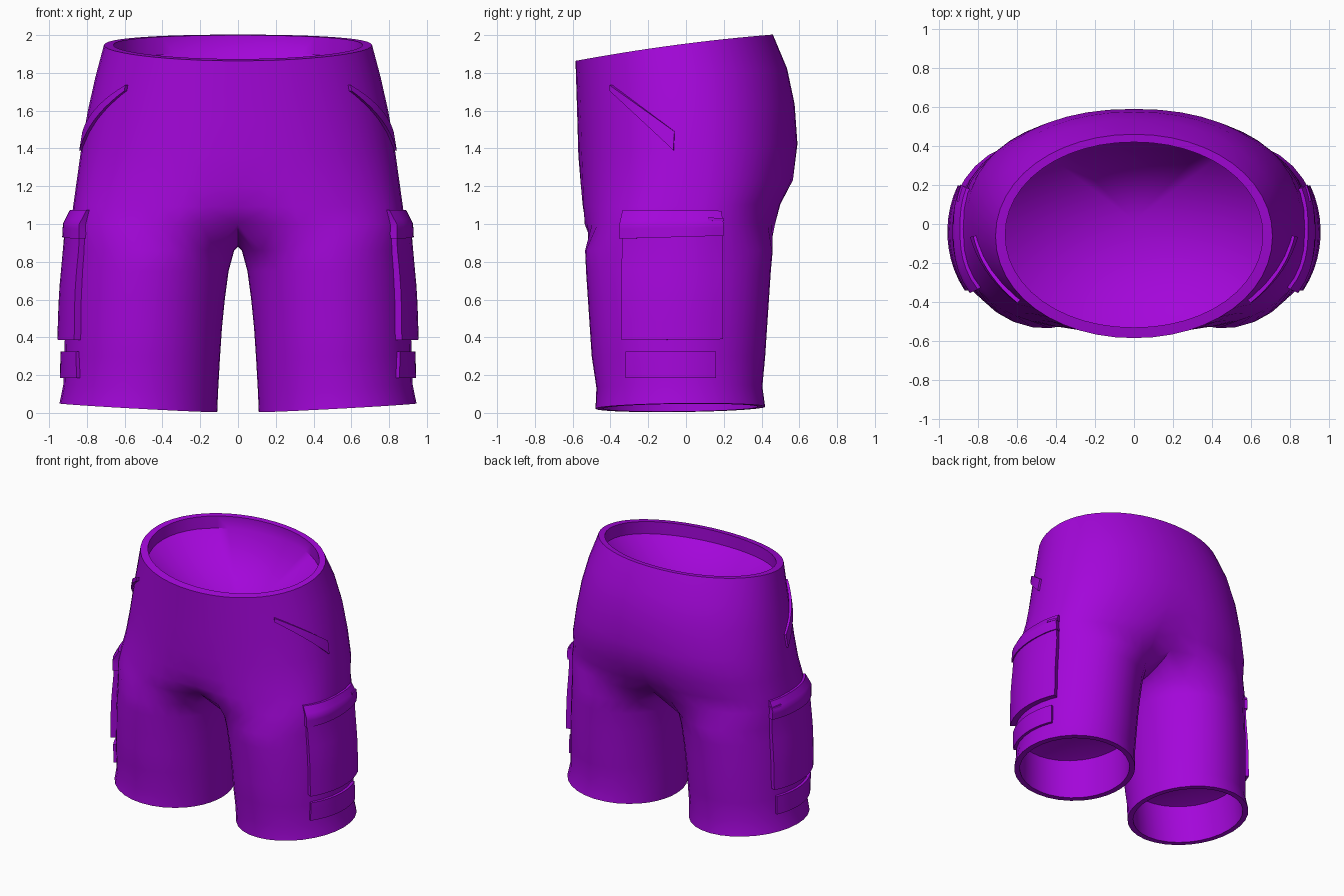
import bpy, bmesh, math
from mathutils import Vector

if "Cube" in bpy.data.objects:
    bpy.data.objects.remove(bpy.data.objects["Cube"])

purple = bpy.data.materials.new("purple_cloth")
purple.diffuse_color = (0.37, 0.002, 0.70, 1)
purple.use_nodes = True
purple.node_tree.nodes["Principled BSDF"].inputs["Base Color"].default_value = purple.diffuse_color

NO, NI = 25, 9       # columns on the outer side and on the inseam
HALF = 140           # leg angle where the outer side meets the inseam

# leg rings: z, inner x, outer x, front y, back y
LEG = [(0.0, .11, .945, -.48, .42), (.12, .105, .925, -.475, .405),
       (.3, .095, .92, -.50, .42), (.45, .085, .915, -.51, .43),
       (.6, .07, .91, -.52, .44), (.75, .05, .90, -.53, .45),
       (.86, .02, .893, -.535, .46)]
HEM_LIP = [(.33, .14, .88, -.465, .385), (0.0, .15, .905, -.44, .38)]
# torso rings: z, half width, front y, back y, squareness, centre dip
TORSO = [(1.0, .885, -.55, .485, 2.7, .16), (1.1, .872, -.557, .51, 2.5, .05),
         (1.22, .855, -.562, .572, 2.35, .01), (1.4, .83, -.57, .59, 2.2, 0),
         (1.6, .795, -.575, .575, 2.15, 0), (1.78, .755, -.58, .535, 2.1, 0),
         (1.955, .71, -.585, .46, 2.05, 0)]
WAIST_LIP = [(1.955, .66, -.53, .42, 2.05, 0), (1.86, .66, -.53, .42, 2.05, 0)]


def tilt(y):
    return .127 * y - .05 * y * y


def spow(v, p):
    return math.copysign(abs(v) ** p, v)


def leg_ring(row):
    z, xi, xo, yf, yb = row
    cx, rx, cy, ry = (xi + xo) / 2, (xo - xi) / 2, (yf + yb) / 2, (yb - yf) / 2
    angles = [-HALF + 2 * HALF * i / (NO - 1) for i in range(NO)]
    angles += [HALF + (360 - 2 * HALF) * (j + 1) / (NI + 1) for j in range(NI)]
    pts = []
    for a in map(math.radians, angles):
        x, y = cx + rx * math.cos(a), cy + ry * math.sin(a)
        k = max(0, 1 - z / .3)
        pts.append((x, y, z + k * (.005 + .045 * (x - .11) / .83 + .012 * y)))
    return pts


def torso_ring(row, full_tilt=False):
    z, w, yf, yb, n, dip = row
    cy, ry = (yf + yb) / 2, (yb - yf) / 2
    f = 1 if full_tilt else (z - 1) / .955
    pts = []
    for i in range(NO):
        t = math.radians(-90 + 180 * i / (NO - 1))
        x = 0 if i in (0, NO - 1) else w * spow(math.cos(t), 2 / n)
        y = cy + ry * spow(math.sin(t), 2 / n)
        y *= 1 - dip * max(0, 1 - x / .35) ** 2
        pts.append((x, y, z + f * tilt(y)))
    return pts


def finish(bm, name):
    """Mirror the half, close the seam and make the object."""
    bmesh.ops.mirror(bm, geom=bm.verts[:] + bm.edges[:] + bm.faces[:],
                     axis='X', merge_dist=1e-4)
    bmesh.ops.remove_doubles(bm, verts=bm.verts[:], dist=1e-4)
    bmesh.ops.recalc_face_normals(bm, faces=bm.faces[:])
    me = bpy.data.meshes.new(name)
    bm.to_mesh(me)
    bm.free()
    me.materials.append(purple)
    ob = bpy.data.objects.new(name, me)
    bpy.context.collection.objects.link(ob)
    bpy.ops.object.select_all(action='DESELECT')
    ob.select_set(True)
    bpy.context.view_layer.objects.active = ob
    bpy.ops.object.shade_smooth_by_angle(angle=math.radians(40))


def bridge(bm, a, b, closed):
    n = len(a)
    for i in range(n if closed else n - 1):
        j = (i + 1) % n
        bm.faces.new((a[i], a[j], b[j], b[i]))


def fan(bm, ring, apex, closed):
    v, n = bm.verts.new(apex), len(ring)
    for i in range(n if closed else n - 1):
        bm.faces.new((ring[i], ring[(i + 1) % n], v))


# shorts body: leg tube, crotch saddle, torso, waistband lip
bm = bmesh.new()
legs = [[bm.verts.new(p) for p in leg_ring(r)] for r in HEM_LIP + LEG]
tops = [[bm.verts.new(p) for p in torso_ring(r)] for r in TORSO]
tops += [[bm.verts.new(p) for p in torso_ring(r, True)] for r in WAIST_LIP]
y0, y1 = tops[0][0].co.y, tops[0][-1].co.y
saddle = []
for j in range(NI):
    u = 1 - 2 * (j + 1) / (NI + 1)
    y = (y0 + y1) / 2 + u * (y1 - y0) / 2
    saddle.append(bm.verts.new((0, y, 1 - .12 * (1 - u * u))))
for a, b in zip(legs, legs[1:]):
    bridge(bm, a, b, True)
bridge(bm, legs[-1], tops[0] + saddle, True)
for a, b in zip(tops, tops[1:]):
    bridge(bm, a, b, False)
fan(bm, legs[0], (.51, -.04, .45), True)
fan(bm, tops[-1], (0, .02, 1.38), False)
finish(bm, "shorts_body")


def lerp_row(rows, z):
    for a, b in zip(rows, rows[1:]):
        if z <= b[0]:
            break
    k = min(1, max(0, (z - a[0]) / (b[0] - a[0])))
    return [p + (q - p) * k for p, q in zip(a, b)]


def outer_x(y, z):
    """x of the outer cloth surface at a given y and z."""
    if .86 < z < 1:
        k = (z - .86) / .14
        return outer_x(y, .86) * (1 - k) + outer_x(y, 1) * k
    if z <= .86:
        _, xi, xo, yf, yb = lerp_row(LEG, z)
        c, w, n = (xi + xo) / 2, (xo - xi) / 2, 2
    else:
        _, w, yf, yb, n, _ = lerp_row(TORSO, z - (z - 1) / .955 * tilt(y))
        c = 0
    s = min(1, abs((y - (yf + yb) / 2) / ((yb - yf) / 2)))
    return c + w * (1 - s ** n) ** (1 / n)


def patch(name, corners, t0, t1, taper=0, nu=10, nv=6):
    """Cloth patch over (y, z) corners: bottom front, bottom back, top back,
    top front; thickness runs from t0 at the front to t1 at the back and
    thins towards the top by the taper."""
    bf, bb, tb, tf = map(Vector, corners)
    bm = bmesh.new()
    layers = []
    for outer in (False, True):
        grid = []
        for j in range(nv + 1):
            row = []
            for i in range(nu + 1):
                u, v = i / nu, j / nv
                y, z = bf.lerp(bb, u).lerp(tf.lerp(tb, u), v)
                slope = (outer_x(y + .01, z) - outer_x(y - .01, z)) / .02
                nrm = Vector((1, -slope, 0)).normalized()
                d = t0 + (t1 - t0) * u if outer else -.02
                if outer:
                    d *= 1 - taper * max(0, v - .5) / .5
                row.append(bm.verts.new(Vector((outer_x(y, z), y, z)) + nrm * d))
            grid.append(row)
        for a, b in zip(grid, grid[1:]):
            bridge(bm, a, b, False)
        layers.append(grid[0] + [r[-1] for r in grid[1:-1]] + grid[-1][::-1]
                      + [r[0] for r in grid[-2:0:-1]])
    bridge(bm, layers[0], layers[1], True)
    finish(bm, name)


# cargo pocket, flap, flap tab and strap on each leg
patch("cargo_pocket", [(-.32, .385), (.18, .39), (.18, .96), (-.322, .95)], .04, .04, .2)
patch("pocket_flap", [(-.33, .922), (.185, .938), (.18, 1.07), (-.325, 1.075)], .042, .042, .6)
patch("flap_tab", [(.11, 1.018), (.185, 1.015), (.185, 1.03), (.11, 1.035)], .04, .04, 0, 3, 1)
patch("leg_strap", [(-.31, .185), (.152, .185), (.152, .325), (-.31, .325)], .02, .02)
# slanted hip pocket trim
patch("hip_pocket_trim", [(-.39, 1.705), (-.065, 1.39), (-.06, 1.49), (-.39, 1.735)], .02, .014, 0, 10, 2)
